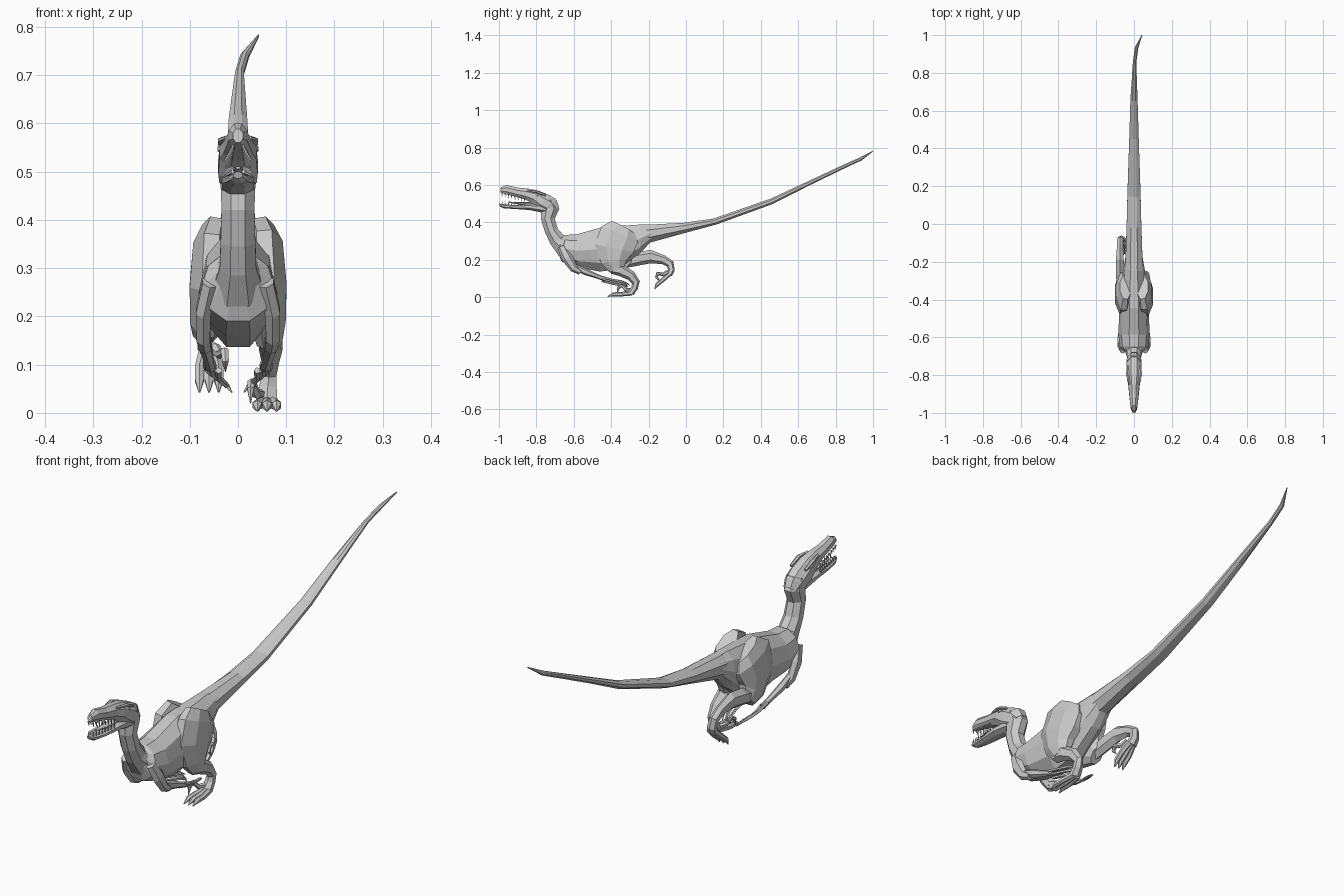
import bpy, bmesh, math
from mathutils import Vector as V


def skin(name, rings):
    """Skin a list of equal-sized vertex rings with flat quads and capped ends."""
    bm = bmesh.new()
    loops = [[bm.verts.new(p) for p in r] for r in rings]
    n = len(loops[0])
    for a, b in zip(loops, loops[1:]):
        for i in range(n):
            j = (i + 1) % n
            bm.faces.new((a[i], a[j], b[j], b[i]))
    bm.faces.new(loops[0])
    bm.faces.new(loops[-1])
    bmesh.ops.recalc_face_normals(bm, faces=bm.faces)
    me = bpy.data.meshes.new(name)
    bm.to_mesh(me)
    bm.free()
    ob = bpy.data.objects.new(name, me)
    bpy.context.collection.objects.link(ob)
    return ob


def loft(name, sections, n=8):
    """Section: top y, top z, bottom y, bottom z, half width, optional centre x."""
    k = math.cos(math.pi / n)
    rings = []
    for ty, tz, by, bz, w, *cx in sections:
        x = cx[0] if cx else 0
        top, bot = V((x, ty, tz)), V((x, by, bz))
        c, h = (top + bot) / 2, (top - bot) / 2
        angs = [2 * math.pi * (i + .5) / n for i in range(n)]
        rings.append([c + h * math.cos(a) / k + V((w * math.sin(a) / k, 0, 0)) for a in angs])
    return skin(name, rings)


def limb(name, path, n=6):
    """Path point: x, y, z, half width across x, optional half depth."""
    pts = [V(p[:3]) for p in path]
    rings = []
    for i, p in enumerate(path):
        t = (pts[min(i + 1, len(pts) - 1)] - pts[max(i - 1, 0)]).normalized()
        u = (V((1, 0, 0)) - t * t.x).normalized()
        v = t.cross(u)
        rx, rv = p[3], p[-1]
        angs = [2 * math.pi * (k + .5) / n for k in range(n)]
        rings.append([pts[i] + u * rx * math.cos(a) + v * rv * math.sin(a) for a in angs])
    return skin(name, rings)


# Torso
loft("torso", [
    (-.665, .325, -.695, .265, .035), (-.645, .333, -.665, .19, .072),
    (-.585, .336, -.58, .16, .078), (-.445, .376, -.46, .137, .075),
    (-.35, .382, -.36, .15, .068), (-.25, .388, -.24, .24, .055),
    (-.17, .387, -.18, .305, .043)], 10)

# Tail, thin and rising to a bent tip
loft("tail", [
    (-.22, .387, -.20, .29, .046), (-.02, .397, 0, .345, .039), (.145, .42, .16, .388, .035),
    (.45, .526, .46, .497, .025), (.65, .619, .66, .598, .019), (.85, .712, .86, .695, .009, .003),
    (.93, .748, .94, .732, .009, .014), (1, .784, 1, .779, .002, .042)])

# Neck, S-curved
loft("neck", [
    (-.58, .325, -.68, .22, .055), (-.65, .326, -.725, .285, .038),
    (-.685, .365, -.753, .345, .036), (-.702, .42, -.776, .42, .034),
    (-.677, .475, -.775, .47, .036), (-.70, .53, -.78, .50, .036)])

# Skull with the raised upper jaw
loft("head", [
    (-.68, .49, -.73, .45, .03), (-.695, .522, -.77, .46, .039),
    (-.73, .546, -.80, .475, .041), (-.79, .57, -.83, .507, .038),
    (-.84, .58, -.86, .522, .030), (-.90, .586, -.91, .537, .024),
    (-.96, .60, -.96, .55, .019), (-.99, .588, -.993, .56, .010)])

# Lower jaw
loft("lower_jaw", [
    (-.75, .50, -.75, .448, .034), (-.84, .50, -.835, .466, .032), (-.92, .492, -.92, .472, .024),
    (-.98, .499, -.975, .475, .017), (-1, .50, -.995, .486, .009)])
limb("tongue", [(0, -.82, .50, .018, .008), (0, -.90, .503, .015, .006), (0, -.95, .508, .006, .003)])

# Teeth, brow ridges and eyes on both sides
for s in (-1, 1):
    for i in range(8):
        f = i / 7
        y = -.865 - .12 * f
        x = s * (.025 - .014 * f)
        zu, zl = .528 + .028 * f, .49 + .006 * f
        limb("upper_tooth", [(x, y, zu, .004), (x, y + .004, zu - .020, .0008)], 4)
        limb("lower_tooth", [(x, y, zl, .004), (x, y + .004, zl + .018, .0008)], 4)
    limb("brow", [(s * .024, -.85, .57, .005), (s * .034, -.80, .565, .009, .007),
                  (s * .034, -.75, .545, .006)])
    limb("eye", [(s * .033, -.803, .548, .004), (s * .035, -.79, .547, .009),
                 (s * .034, -.775, .543, .004)])

# Folded arms with three long clawed fingers
for s in (-1, 1):
    limb("upper_arm", [
        (s * .058, -.665, .27, .018, .024), (s * .072, -.635, .21, .018, .03),
        (s * .072, -.60, .155, .016, .022), (s * .068, -.565, .135, .014, .016)])
    limb("forearm", [
        (s * .068, -.60, .165, .012, .015), (s * .067, -.54, .137, .015, .018),
        (s * .06, -.47, .11, .011, .012), (s * .056, -.43, .095, .013, .012)])
    for i in range(3):
        d = i - 1
        x, z = .053 + .013 * d, .092 + .010 * d
        limb("finger", [
            (s * x, -.45, z + .006, .007), (s * x, -.39, z - .010, .006),
            (s * (x - .008), -.345, z - .018, .007), (s * (x - .018), -.32, z - .026, .005),
            (s * (x - .028), -.31 + .012 * d, z - .04, .001)], 5)


def foot(side, x, ball, mid, tip, up):
    """Three clawed toes plus the raised sickle claw; points are (y, z)."""
    b, m, t, u = V(ball), V(mid), V(tip), V(up)
    for d in (-1, 0, 1):
        tx = x + d * .02
        k = m + (t - m) * .55 + u * .006
        limb(side + "_toe", [
            (x + d * .010, b.x, b.y, .013), (tx, m.x, m.y, .011, .012),
            (tx, k.x, k.y, .011), (tx, t.x, t.y, .002)])
    sx = x + (-.034 if x > 0 else .034)
    path = [b + u * .015, b.lerp(m, .5) + u * .02, b.lerp(m, .85) + u * .045,
            b.lerp(m, 1.2) + u * .035, b.lerp(m, 1.3) + u * .005]
    radii = (.012, .010, .010, .008, .001)
    limb(side + "_sickle_claw", [
        (x + (sx - x) * min(1, .35 + i * .3), p.x, p.y, r)
        for i, (p, r) in enumerate(zip(path, radii))])


# Right leg, standing
limb("right_thigh", [
    (.045, -.335, .372, .032, .075), (.054, -.355, .335, .042, .115),
    (.058, -.385, .26, .046, .115), (.062, -.385, .19, .040, .075),
    (.065, -.37, .145, .028, .042)], 8)
limb("right_shin", [
    (.066, -.40, .15, .022, .024), (.068, -.35, .145, .028, .032),
    (.067, -.295, .115, .021, .027), (.064, -.268, .08, .018, .022),
    (.062, -.275, .05, .021, .018), (.06, -.295, .022, .025, .018)])
foot("right", .06, (-.29, .022), (-.35, .016), (-.418, .004), (0, 1))

# Left leg, kicked back and lifted
limb("left_thigh", [
    (-.045, -.335, .372, .032, .075), (-.054, -.355, .335, .042, .115),
    (-.058, -.375, .26, .046, .115), (-.064, -.345, .20, .038, .08),
    (-.068, -.31, .17, .028, .04)], 8)
limb("left_shin", [
    (-.07, -.33, .185, .022, .03), (-.073, -.26, .205, .027, .036),
    (-.075, -.19, .217, .024, .036), (-.074, -.12, .20, .018, .024),
    (-.073, -.085, .178, .018, .022), (-.067, -.078, .145, .020, .018),
    (-.062, -.09, .12, .024, .017)])
foot("left", -.06, (-.088, .125), (-.125, .092), (-.168, .043), (-.75, .66))
